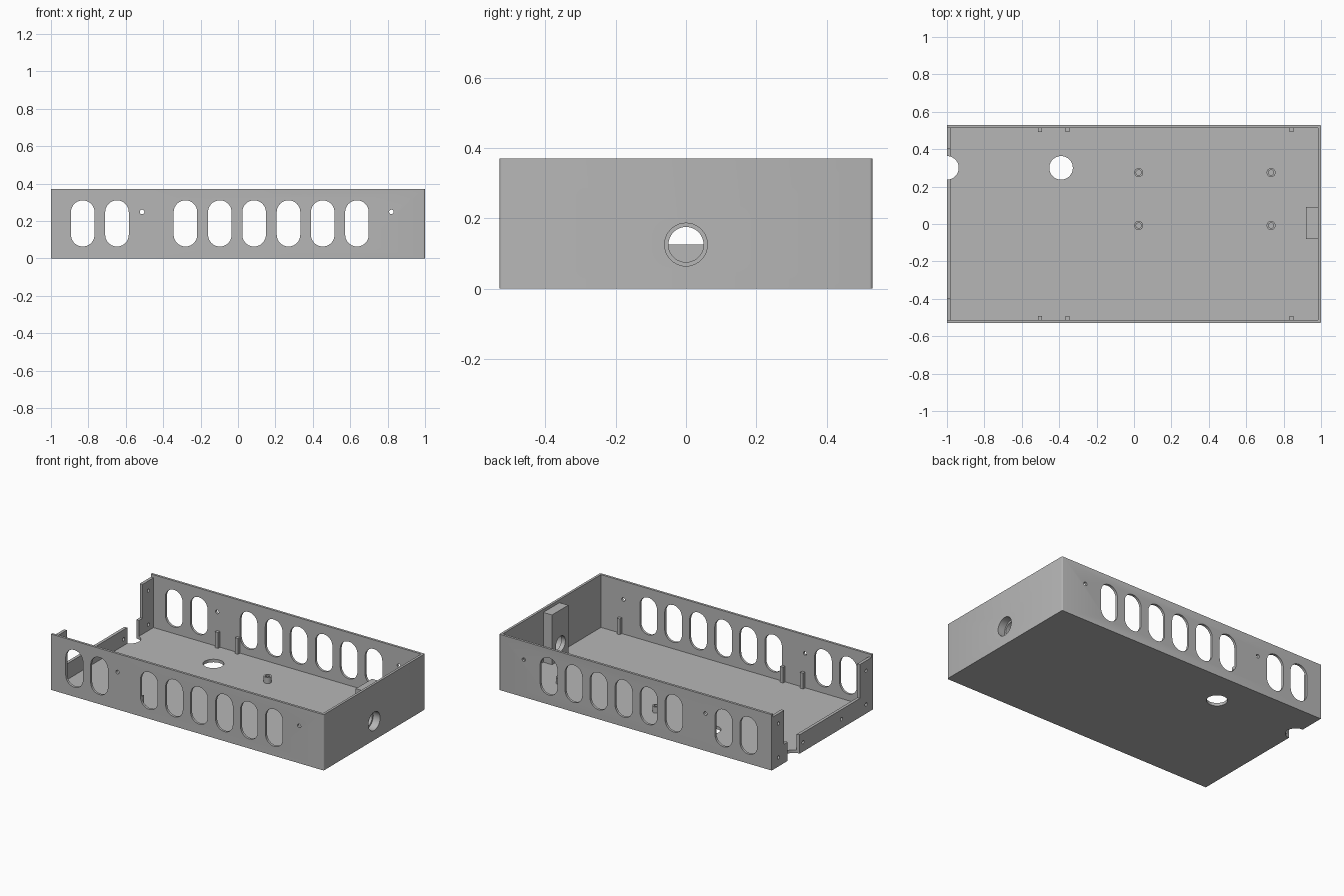
import bpy, bmesh, math

if "Cube" in bpy.data.objects:
    bpy.data.objects.remove(bpy.data.objects["Cube"], do_unlink=True)

grey = bpy.data.materials.new("plain grey")
grey.use_nodes = True
grey.diffuse_color = (0.47, 0.47, 0.47, 1)
grey.node_tree.nodes["Principled BSDF"].inputs["Base Color"].default_value = grey.diffuse_color

HALF_Y, HEIGHT, WALL, FLOOR, LIP = 0.53, 0.37, 0.016, 0.02, 0.02
RIM = HEIGHT - 0.02          # top of the end flanges and the bore block


def rect(u0, u1, v0, v1):
    return [(u0, v0), (u1, v0), (u1, v1), (u0, v1)]


def slot(u, v0, v1, r, n=20):
    """Upright rounded slot; a circle when v0 == v1."""
    pts = []
    for v, start in ((v1, 0), (v0, math.pi)):
        for i in range(n + 1):
            a = start + math.pi * i / n
            p = (u + r * math.cos(a), v + r * math.sin(a))
            if not pts or math.dist(p, pts[-1]) > 1e-5:
                pts.append(p)
    if math.dist(pts[0], pts[-1]) < 1e-5:
        pts.pop()
    return pts


def circle(u, v, r):
    return slot(u, v, v, r)


def prism(name, pts, axis, lo, hi):
    """Extrude a 2D outline along an axis."""
    place = {"x": lambda u, v, w: (w, u, v),
             "y": lambda u, v, w: (u, w, v),
             "z": lambda u, v, w: (u, v, w)}[axis]
    bm = bmesh.new()
    ends = [[bm.verts.new(place(u, v, w)) for u, v in pts] for w in (lo, hi)]
    bm.faces.new(ends[0])
    bm.faces.new(ends[1])
    for i in range(len(pts)):
        j = (i + 1) % len(pts)
        bm.faces.new((ends[0][i], ends[0][j], ends[1][j], ends[1][i]))
    bmesh.ops.recalc_face_normals(bm, faces=bm.faces)
    mesh = bpy.data.meshes.new(name)
    bm.to_mesh(mesh)
    bm.free()
    mesh.materials.append(grey)
    obj = bpy.data.objects.new(name, mesh)
    bpy.context.collection.objects.link(obj)
    return obj


def cut(obj, cutters):
    """Subtract each (outline, axis, lo, hi) from the object and apply."""
    helpers = []
    for c in cutters:
        helper = prism("cutter", *c)
        helper.hide_render = True
        mod = obj.modifiers.new("cut", "BOOLEAN")
        mod.operation, mod.solver, mod.object = "DIFFERENCE", "EXACT", helper
        helpers.append(helper)
    bpy.context.view_layer.update()
    done = bpy.data.meshes.new_from_object(
        obj.evaluated_get(bpy.context.evaluated_depsgraph_get()))
    obj.modifiers.clear()
    obj.data = done
    for helper in helpers:
        bpy.data.objects.remove(helper, do_unlink=True)


# Tray body with softened corners at the closed end
tray = prism("tray", rect(-1, 1, -HALF_Y, HALF_Y), "z", 0, HEIGHT)
bm = bmesh.new()
bm.from_mesh(tray.data)
corners = [e for e in bm.edges
           if all(v.co.x > 0.9 for v in e.verts)
           and abs(e.verts[0].co.z - e.verts[1].co.z) > 0.1]
bmesh.ops.bevel(bm, geom=corners, offset=0.008, segments=3, affect="EDGES", profile=0.5)
bm.to_mesh(tray.data)
bm.free()

# Cavity, lowered flanges and the open end above its lip
inner = HALF_Y - WALL
cuts = [
    (rect(-1 + LIP, 1 - WALL, -inner, inner), "z", FLOOR, 1),
    (rect(-inner, inner, RIM, 1), "x", -1.1, -0.9),
    (rect(-0.395, 0.4, 0.125, 1), "x", -1.1, -0.9),
]

# Vent slots and screw holes through both long walls
for x in (-0.83, -0.647, -0.281, -0.097, 0.086, 0.27, 0.453, 0.636):
    cuts.append((slot(x, 0.126, 0.247, 0.063), "y", -1, 1))
for x in (-0.513, 0.82):
    cuts.append((circle(x, 0.248, 0.012), "y", -1, 1))

# Cable openings in the floor
for x in (-1, -0.39):
    cuts.append((circle(x, 0.3, 0.063), "z", -0.1, 0.2))

# Screw holes in the flanges and the lip
for side in (-1, 1):
    for y, z in ((0.46, 0.06), (0.46, 0.285), (0.2, 0.062)):
        cuts.append((circle(side * y, z, 0.011), "x", -1.1, -0.95))

# Stepped bore through the closed end and its block
bore = [(circle(0, 0.125, 0.061), "x", 0.95, 1.1),
        (circle(0, 0.125, 0.05), "x", 0.8, 1.2)]
cut(tray, cuts + bore)
block = prism("bore_block", rect(0.92, 1 - WALL, -0.08, 0.09), "z", FLOOR, RIM)
cut(block, bore)
parts = [tray, block]

# Short guide posts along the long walls
for side, label in ((-1, "front"), (1, "back")):
    for i, x in enumerate((-0.503, -0.356, 0.842)):
        y0, y1 = sorted((side * 0.493, side * inner))
        parts.append(prism(f"{label}_post_{i + 1}",
                           rect(x - 0.011, x + 0.011, y0, y1), "z", FLOOR, 0.125))

# Hollow board standoffs
for x in (0.025, 0.733):
    for y in (-0.008, 0.275):
        standoff = prism("standoff", circle(x, y, 0.024), "z", FLOOR, 0.06)
        cut(standoff, [(circle(x, y, 0.014), "z", FLOOR - 0.01, 0.1)])
        parts.append(standoff)

for part in parts:
    part.data.shade_smooth()
    part.data.set_sharp_from_angle(angle=math.radians(30))
